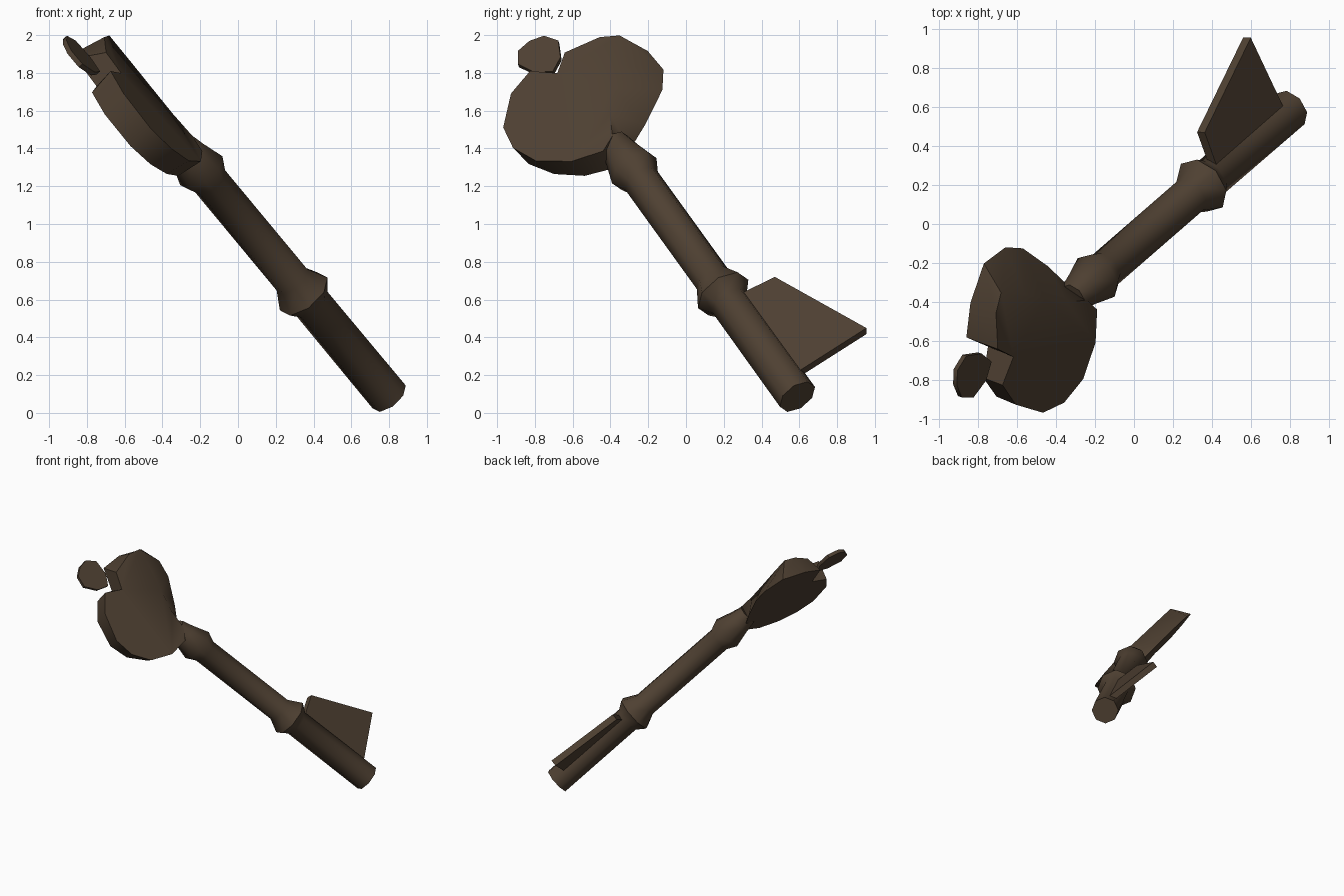
import bpy, bmesh, math
from mathutils import Vector, Matrix

cube = bpy.data.objects.get("Cube")
if cube:
    bpy.data.objects.remove(cube)

# Aged dark bronze
bronze = bpy.data.materials.new("dark_bronze")
bronze.use_nodes = True
colour = (0.078, 0.052, 0.032, 1)
bronze.diffuse_color = colour
bronze.node_tree.nodes["Principled BSDF"].inputs["Base Color"].default_value = colour


def make_frame(up, normal):
    """Local z runs along the key, x across it, and -y out of its upper face."""
    up = Vector(up).normalized()
    across = up.cross(Vector(normal)).normalized()
    frame = Matrix((across, up.cross(across), up)).transposed().to_4x4()
    frame.translation = (0.8, 0.59, 0.085)
    return frame


shank_axis = (-0.558, -0.485, 0.672)
shank_frame = make_frame(shank_axis, (0.8, -0.17, 0.57))
bow_frame = make_frame((-0.657, -0.459, 0.598), (0.74, -0.24, 0.63))  # leans back a little
bit_frame = make_frame(shank_axis, (0.79, -0.02, 0.61))


def finish(name, bm, frame):
    bmesh.ops.recalc_face_normals(bm, faces=bm.faces)
    mesh = bpy.data.meshes.new(name)
    bm.to_mesh(mesh)
    bm.free()
    mesh.materials.append(bronze)
    mesh.transform(frame)
    obj = bpy.data.objects.new(name, mesh)
    bpy.context.collection.objects.link(obj)
    bpy.ops.object.select_all(action="DESELECT")
    obj.select_set(True)
    bpy.context.view_layer.objects.active = obj
    bpy.ops.object.shade_smooth_by_angle(angle=math.radians(50))


def loft(name, rings, frame):
    """Join rings of points in order and cap both ends."""
    bm = bmesh.new()
    rings = [[bm.verts.new(p) for p in ring] for ring in rings]
    for a, b in zip(rings, rings[1:]):
        for i in range(len(a)):
            j = (i + 1) % len(a)
            bm.faces.new((a[i], a[j], b[j], b[i]))
    bm.faces.new(rings[0])
    bm.faces.new(rings[-1])
    finish(name, bm, frame)


def lathe(name, profile, sides=8):
    turns = [math.tau * i / sides for i in range(sides)]
    loft(name, [[(r * math.cos(a), r * math.sin(a), z) for a in turns] for r, z in profile],
         shank_frame)


def plate(name, upper, lower, y_upper, y_lower, frame):
    loft(name, [[(x, y_upper, z) for x, z in upper], [(x, y_lower, z) for x, z in lower]], frame)


# Shank with its two collars
lathe("shank", [(0.108, 0), (0.106, 0.74), (0.155, 0.81), (0.1, 0.92),
                (0.1, 1.7), (0.137, 1.78), (0.1, 1.91), (0.08, 2)])

# Heart-shaped bow: one lobe is cut back along a straight slanted edge on the upper face
upper_heart = [(-0.03, 2.54), (0.07, 2.64), (0.27, 2.61), (0.36, 2.55), (0.25, 2.38),
               (0.16, 2.25), (0.06, 2.1), (0, 1.96), (-0.09, 1.9), (-0.26, 1.95),
               (-0.41, 2.08), (-0.465, 2.24), (-0.44, 2.4), (-0.295, 2.58), (-0.14, 2.65)]
lower_heart = [(0, 2.56), (0.13, 2.7), (0.3, 2.63), (0.46, 2.49), (0.466, 2.32),
               (0.395, 2.2), (0.21, 2.05), (0.06, 1.95), (-0.09, 1.9), (-0.22, 1.95),
               (-0.345, 2.07), (-0.42, 2.22), (-0.42, 2.38), (-0.3, 2.56), (-0.15, 2.63)]
plate("heart_bow", upper_heart, lower_heart, -0.333, -0.18, bow_frame)

# Small separate leaf above the notch
half = [(0, 2.9), (0.08, 2.88), (0.125, 2.8), (0.08, 2.69), (0, 2.63)]
leaf = [(x - 0.03, z) for x, z in half] + [(-x - 0.03, z) for x, z in half[-2:0:-1]]
plate("top_leaf", leaf, leaf, -0.262, -0.235, bow_frame)

# Flared bit near the end of the shank
bit = [(0.03, 0.72), (0.27, 0.73), (0.52, 0.18), (0.03, 0.1)]
plate("key_bit", bit, bit, -0.06, -0.01, bit_frame)
